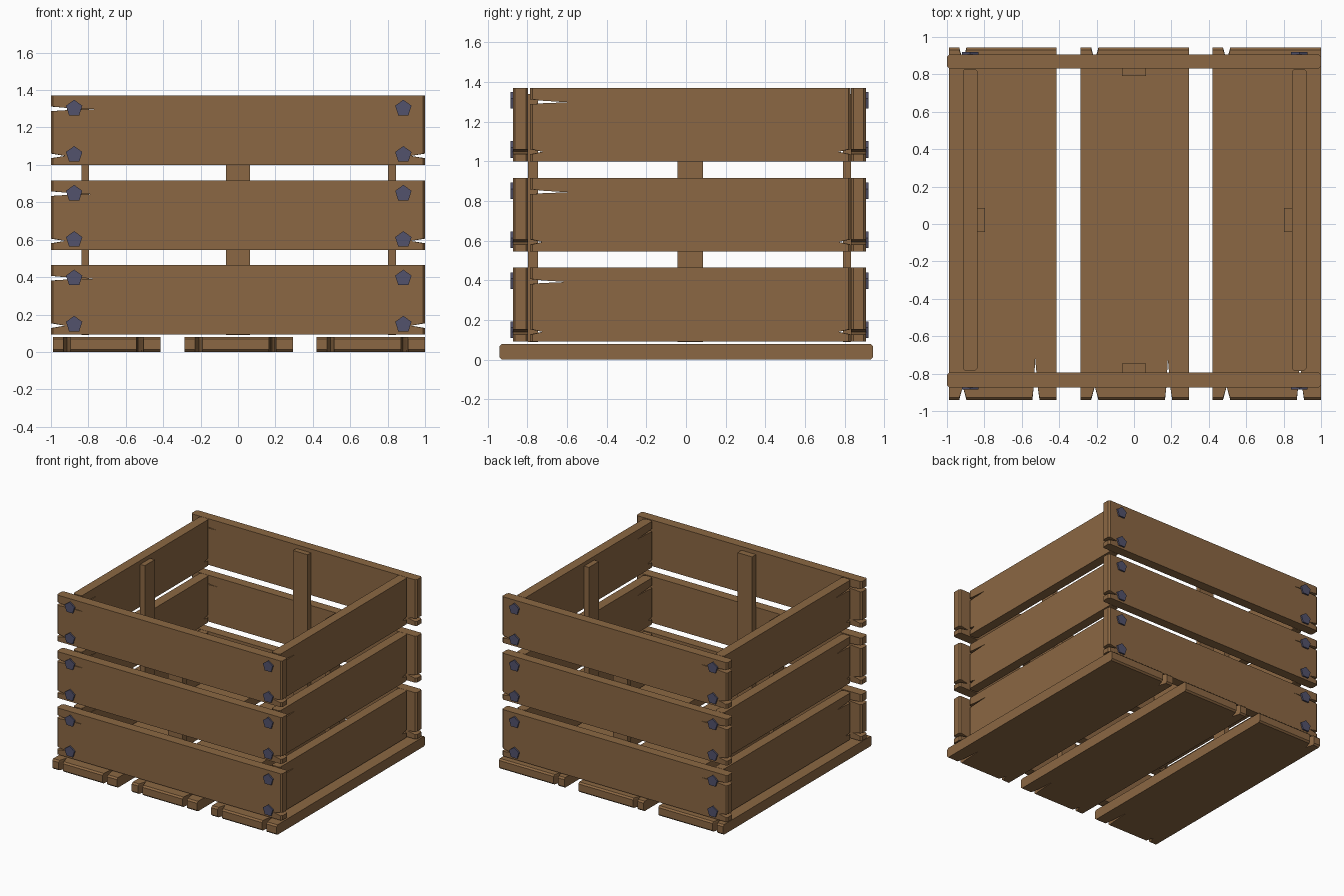
import bpy, bmesh, math
from mathutils import Vector, Matrix

if "Cube" in bpy.data.objects:
    bpy.data.objects.remove(bpy.data.objects["Cube"])


def material(name, rgb):
    m = bpy.data.materials.new(name)
    m.diffuse_color = (*rgb, 1)
    m.use_nodes = True
    m.node_tree.nodes["Principled BSDF"].inputs["Base Color"].default_value = m.diffuse_color
    return m


WOOD = material("brown wood", (0.26, 0.137, 0.056))
IRON = material("blue grey iron", (0.085, 0.085, 0.15))
X, Y, Z = 0, 1, 2


def finish(bm, name, mat):
    bmesh.ops.recalc_face_normals(bm, faces=bm.faces)
    me = bpy.data.meshes.new(name)
    bm.to_mesh(me)
    bm.free()
    me.materials.append(mat)
    ob = bpy.data.objects.new(name, me)
    bpy.context.collection.objects.link(ob)
    return ob


def plank(name, lo, hi, l, w):
    """Board running along axis l, width along axis w, with split ends."""
    t = 3 - l - w
    length, width = hi[l] - lo[l], hi[w] - lo[w]
    short, deep, c = 0.038 * length, 0.117 * length, 0.012
    s, d = 0.13 * width, 0.81 * width       # split positions across the width
    h = 0.033 * width
    outline = [
        (0, 0), (length, 0),
        (length, s - h), (length - short, s), (length, s + h),
        (length, width), (0, width),
        (0, d + h), (deep * 0.33, d + h * 0.45), (deep, d - h * 0.2),
        (deep * 0.33, d - h * 0.6), (0, d - h),
        (0, s + h), (short, s), (0, s - h)]
    bm = bmesh.new()
    rings = []
    # four layers through the thickness, the outer two pulled in as end chamfers
    for depth, inset in ((lo[t], c), (lo[t] + c, 0), (hi[t] - c, 0), (hi[t], c)):
        ring = []
        for a, b in outline:
            co = Vector()
            co[l] = lo[l] + min(max(a, inset), length - inset)
            co[w] = lo[w] + b
            co[t] = depth
            ring.append(bm.verts.new(co))
        rings.append(ring)
    n = len(outline)
    for r0, r1 in zip(rings, rings[1:]):
        for i in range(n):
            j = (i + 1) % n
            bm.faces.new((r0[i], r0[j], r1[j], r1[i]))
    bm.faces.new(rings[0])
    bm.faces.new(rings[-1])
    return finish(bm, name, WOOD)


def box(name, lo, hi):
    lo, hi = Vector(lo), Vector(hi)
    bm = bmesh.new()
    bmesh.ops.create_cube(bm, size=1, matrix=Matrix.Translation((lo + hi) / 2)
                          @ Matrix.Diagonal((*(hi - lo), 1)))
    return finish(bm, name, WOOD)


def nail(name, x, y, z):
    """Five-sided nail head facing along y, one point up."""
    bm = bmesh.new()
    bmesh.ops.create_cone(bm, cap_ends=True, segments=5, radius1=0.046, radius2=0.046, depth=0.024)
    # turn the disc upright so that a corner points up
    top = max(bm.verts, key=lambda v: v.co.y).co
    turn = math.pi / 2 - math.atan2(top.y, top.x)
    bm.transform(Matrix.Translation((x, y, z)) @ Matrix.Rotation(math.pi / 2, 4, 'X')
                 @ Matrix.Rotation(turn, 4, 'Z'))
    return finish(bm, name, IRON)


# floor boards
for i, (x0, x1) in enumerate(((-0.99, -0.415), (-0.285, 0.295), (0.42, 1.0))):
    plank(f"floor_board_{i + 1}", (x0, -0.94, 0), (x1, 0.943, 0.08), Y, X)

# three tiers of wall boards with nails on the front and back
for i, (z0, z1) in enumerate(((0.092, 0.465), (0.545, 0.917), (1.0, 1.37))):
    k = i + 1
    plank(f"front_board_{k}", (-1, -0.873, z0), (1, -0.795, z1), X, Z)
    plank(f"back_board_{k}", (-1, 0.832, z0), (1, 0.907, z1), X, Z)
    plank(f"left_board_{k}", (-0.915, -0.785, z0), (-0.838, 0.83, z1), Y, Z)
    plank(f"right_board_{k}", (0.845, -0.785, z0), (0.921, 0.83, z1), Y, Z)
    for side, y in (("front", -0.873), ("back", 0.907)):
        for end, x in (("left", -0.876), ("right", 0.884)):
            for row, z in (("lower", z0 + 0.055), ("upper", z0 + 0.302)):
                nail(f"{side}_{end}_{row}_nail_{k}", x, y, z)

# inner posts holding the tiers together
box("front_post", (-0.065, -0.795, 0.09), (0.065, -0.745, 1.34))
box("back_post", (-0.065, 0.79, 0.09), (0.065, 0.832, 1.34))
box("left_post", (-0.838, -0.043, 0.09), (-0.797, 0.085, 1.34))
box("right_post", (0.803, -0.043, 0.09), (0.845, 0.085, 1.34))
